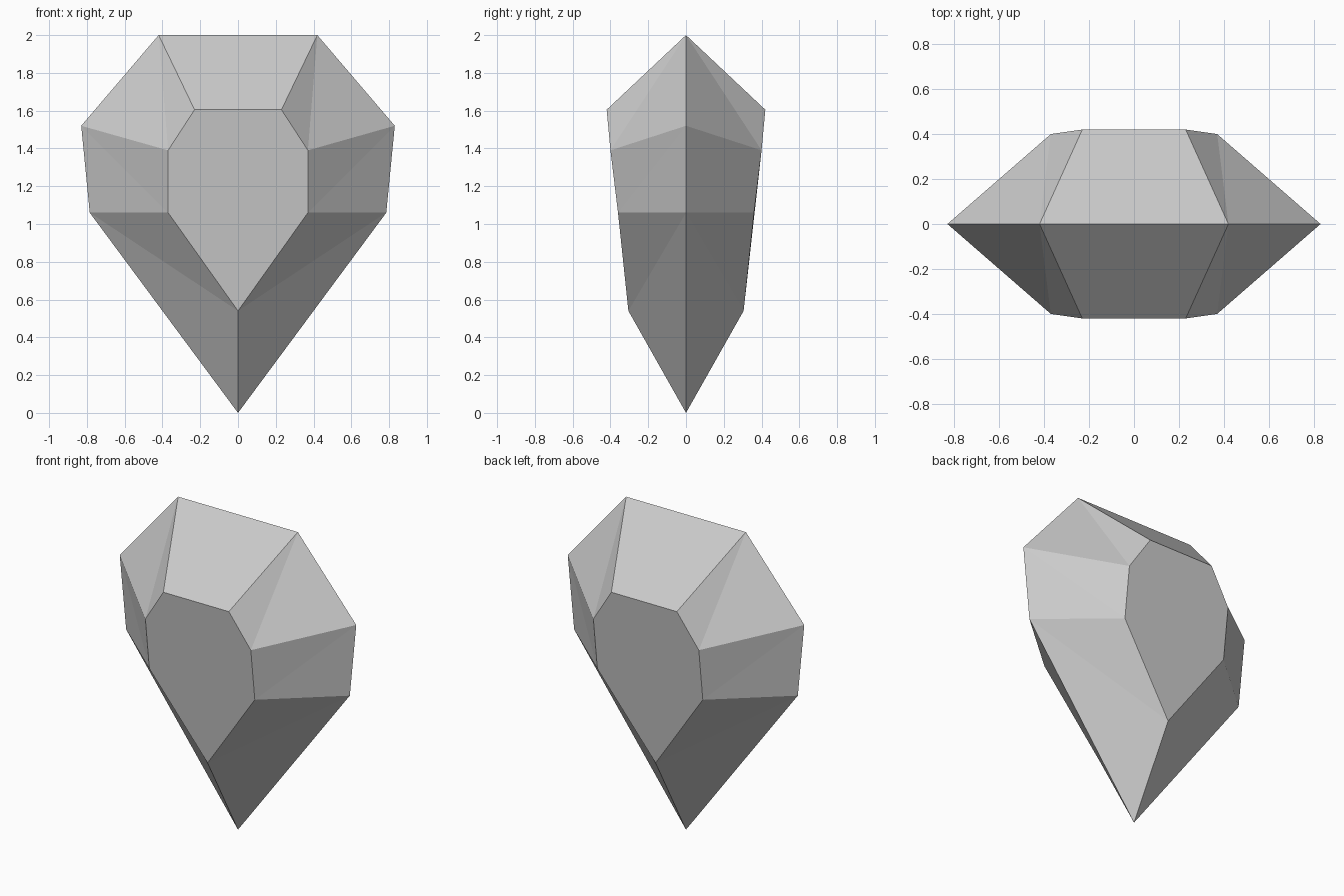
import bpy
import bmesh

cube = bpy.data.objects.get("Cube")
if cube:
    bpy.data.objects.remove(cube, do_unlink=True)

# Stone material
stone = bpy.data.materials.new("grey stone")
stone.use_nodes = True
grey = (0.6, 0.6, 0.6, 1.0)
stone.diffuse_color = grey
stone.node_tree.nodes["Principled BSDF"].inputs["Base Color"].default_value = grey

# Right half outlines, top to bottom tip: girdle at mid depth, table on the front
GIRDLE = [(0.42, 0, 2.0), (0.83, 0, 1.52), (0.785, 0, 1.06), (0, 0, 0)]
TABLE = [(0.23, 0.42, 1.605), (0.37, 0.40, 1.39), (0.37, 0.36, 1.06), (0, 0.305, 0.54)]


def full_ring(bm, half, side):
    """Mirror a half outline across x into a closed ring of vertices."""
    points = half + [(-x, y, z) for x, y, z in reversed(half[:-1])]
    return [bm.verts.new((x, y * side, z)) for x, y, z in points]


# Faceted gem: a shared girdle with a table and sloped facets on each side
bm = bmesh.new()
girdle = full_ring(bm, GIRDLE, 1)
count = len(girdle)
for side in (-1, 1):
    table = full_ring(bm, TABLE, side)
    bm.faces.new(table)
    for i in range(count):
        j = (i + 1) % count
        a, b, c, d = girdle[i], girdle[j], table[j], table[i]
        if i == count - 1:          # flat top facet
            bm.faces.new((a, b, c, d))
        elif i < count // 2:        # folded facets on one half
            bm.faces.new((a, b, c))
            bm.faces.new((a, c, d))
        else:                       # mirrored folds on the other half
            bm.faces.new((a, b, d))
            bm.faces.new((b, c, d))
bmesh.ops.recalc_face_normals(bm, faces=bm.faces)

mesh = bpy.data.meshes.new("gem")
bm.to_mesh(mesh)
bm.free()
mesh.materials.append(stone)
gem = bpy.data.objects.new("gem", mesh)
bpy.context.scene.collection.objects.link(gem)
